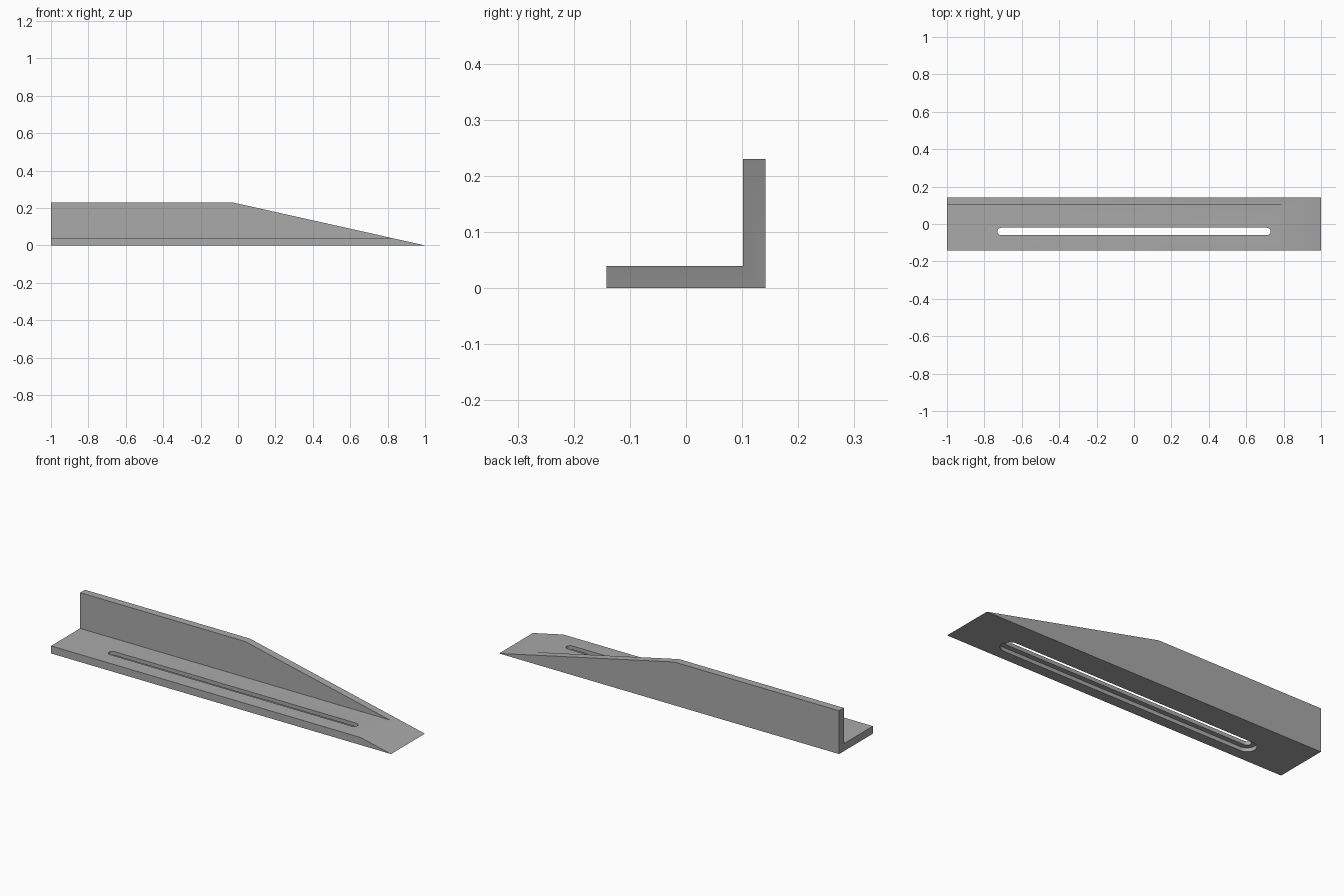
import bpy, bmesh, math
from mathutils import Vector

cube = bpy.data.objects.get("Cube")
if cube:
    bpy.data.objects.remove(cube, do_unlink=True)

steel = bpy.data.materials.new("grey_steel")
steel.use_nodes = True
GREY = (0.4, 0.4, 0.4, 1)
steel.diffuse_color = GREY
steel.node_tree.nodes["Principled BSDF"].inputs["Base Color"].default_value = GREY


def extrude(points, direction):
    """Closed solid from a planar outline swept along a direction."""
    bm = bmesh.new()
    face = bm.faces.new([bm.verts.new(p) for p in points])
    swept = bmesh.ops.extrude_face_region(bm, geom=[face], use_keep_orig=True)
    verts = [g for g in swept["geom"] if isinstance(g, bmesh.types.BMVert)]
    bmesh.ops.translate(bm, verts=verts, vec=direction)
    bmesh.ops.recalc_face_normals(bm, faces=bm.faces)
    return bm


def to_object(bm, name):
    mesh = bpy.data.meshes.new(name)
    bm.to_mesh(mesh)
    bm.free()
    mesh.materials.append(steel)
    obj = bpy.data.objects.new(name, mesh)
    bpy.context.collection.objects.link(obj)
    return obj


def slot_cutter(name, radius, bottom, top, reach=0.71, y=-0.04, steps=12):
    """Upright prism with a rounded slot outline."""
    outline = []
    for side in (1, -1):
        for i in range(steps + 1):
            a = math.pi * (i / steps - 0.5)
            outline.append((side * (reach + radius * math.cos(a)),
                            y + side * radius * math.sin(a), bottom))
    return to_object(extrude(outline, (0, 0, top - bottom)), name)


# Angle section: flat base with an upright flange along the back
section = [(-0.142, 0), (0.142, 0), (0.142, 0.23), (0.102, 0.23),
           (0.102, 0.04), (-0.142, 0.04)]
bm = extrude([(-1, y, z) for y, z in section], (2, 0, 0))

# Slanted cut running down to a knife edge at the left end
tip = Vector((1, 0, 0))
slope = Vector((0.23, 0, 1.03))
bmesh.ops.bisect_plane(bm, geom=bm.verts[:] + bm.edges[:] + bm.faces[:], dist=1e-4,
                       plane_co=tip, plane_no=slope, clear_outer=True)
bmesh.ops.holes_fill(bm, edges=[e for e in bm.edges if e.is_boundary], sides=0)
bmesh.ops.recalc_face_normals(bm, faces=bm.faces)
bracket = to_object(bm, "angle_bracket")

# Through slot, with a wider recess underneath
cutters = [slot_cutter("through_slot_cutter", 0.02, -0.05, 0.1),
           slot_cutter("recess_cutter", 0.046, -0.05, 0.02)]
bpy.context.view_layer.objects.active = bracket
for cutter in cutters:
    cutter.hide_render = True
    mod = bracket.modifiers.new(cutter.name, "BOOLEAN")
    mod.operation = "DIFFERENCE"
    mod.solver = "EXACT"
    mod.object = cutter
    bpy.ops.object.modifier_apply(modifier=mod.name)
    bpy.data.objects.remove(cutter, do_unlink=True)

# Smooth slot ends, crisp edges elsewhere
bracket.select_set(True)
bpy.ops.object.shade_smooth_by_angle(angle=math.radians(30))
